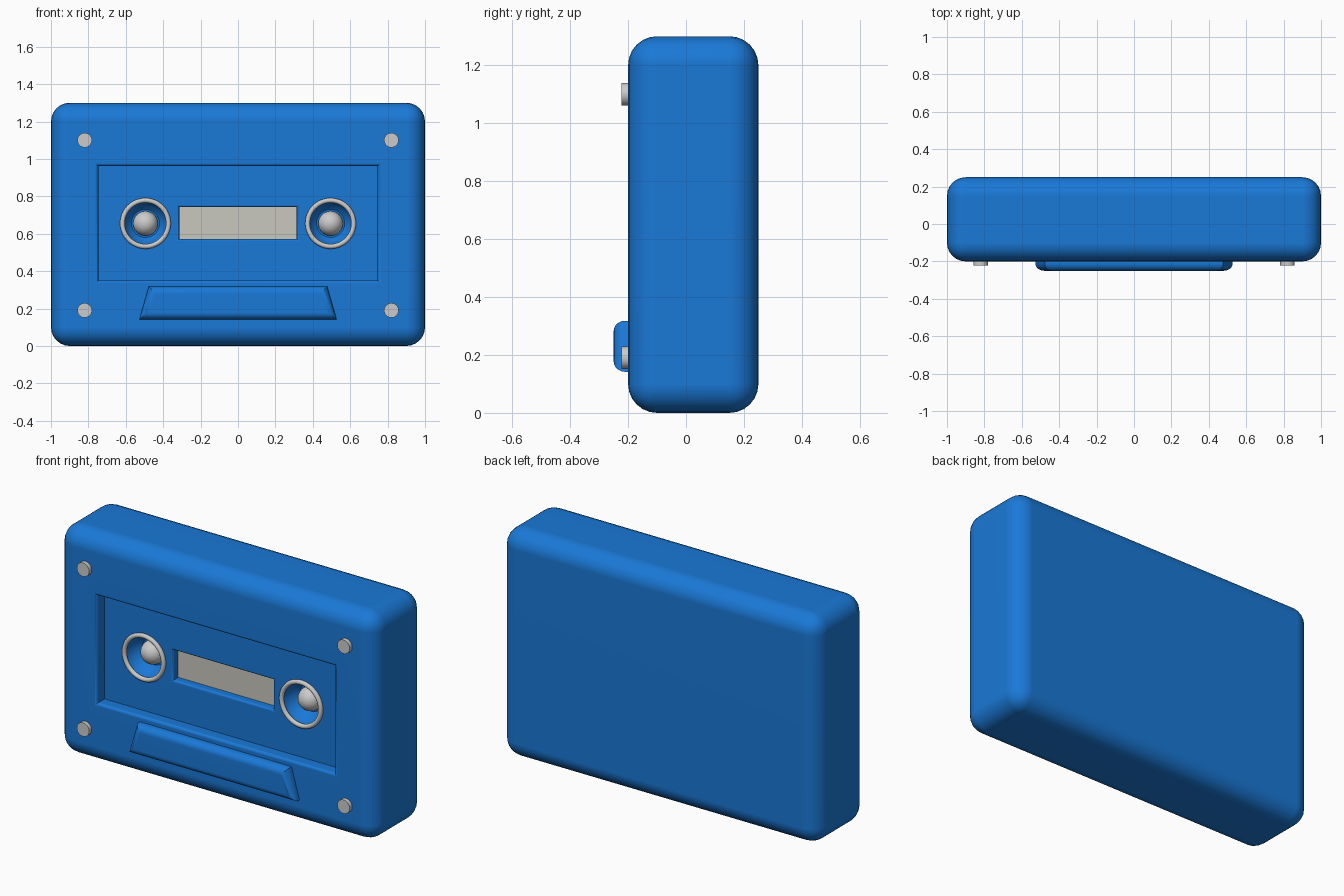
import bpy, bmesh
from math import pi, radians, cos, sin

if "Cube" in bpy.data.objects:
    bpy.data.objects.remove(bpy.data.objects["Cube"])

blue = bpy.data.materials.new("blue_plastic")
blue.diffuse_color = (0.01, 0.19, 0.68, 1)
blue.use_nodes = True
blue.node_tree.nodes["Principled BSDF"].inputs["Base Color"].default_value = blue.diffuse_color


def finish(ob, mat=None, angle=30):
    if mat:
        ob.data.materials.clear()
        ob.data.materials.append(mat)
    bpy.ops.object.select_all(action='DESELECT')
    ob.select_set(True)
    bpy.context.view_layer.objects.active = ob
    bpy.ops.object.shade_smooth_by_angle(angle=radians(angle))
    return ob


def loft(name, loops):
    """Closed solid through a series of matching vertex loops."""
    bm = bmesh.new()
    rings = [[bm.verts.new(p) for p in loop] for loop in loops]
    n = len(rings[0])
    for a, b in zip(rings, rings[1:]):
        for i in range(n):
            j = (i + 1) % n
            bm.faces.new((a[i], a[j], b[j], b[i]))
    bm.faces.new(rings[0])
    bm.faces.new(rings[-1])
    bmesh.ops.recalc_face_normals(bm, faces=bm.faces)
    me = bpy.data.meshes.new(name)
    bm.to_mesh(me)
    bm.free()
    ob = bpy.data.objects.new(name, me)
    bpy.context.collection.objects.link(ob)
    return ob


def rect(hx, z0, z1, y):
    return [(-hx, y, z0), (hx, y, z0), (hx, y, z1), (-hx, y, z1)]


def circle(cx, cz, r, y, n=48):
    return [(cx + r * cos(2 * pi * i / n), y, cz + r * sin(2 * pi * i / n)) for i in range(n)]


def recess(name, hx, z0, z1, top, floor, lip):
    """Rectangular pocket cutter with a rounded lip."""
    loops = [rect(hx + lip, z0 - lip, z1 + lip, top - 0.03)]
    for k in range(5):
        t = k / 4 * pi / 2
        g = lip * (1 - sin(t))
        loops.append(rect(hx + g, z0 - g, z1 + g, top + lip * (1 - cos(t))))
    loops.append(rect(hx, z0, z1, floor))
    return loft(name, loops)


def cylinder(name, loc, r, depth):
    bpy.ops.mesh.primitive_cylinder_add(vertices=32, radius=r, depth=depth, location=loc,
                                        rotation=(pi / 2, 0, 0))
    bpy.context.object.name = name
    return finish(bpy.context.object)


PANEL, REEL_Z = -0.133, 0.655

# rounded body
bpy.ops.mesh.primitive_cube_add(size=1, location=(0, 0.025, 0.65))
body = bpy.context.object
body.name = "body"
body.scale = (2, 0.45, 1.3)
bpy.ops.object.transform_apply(location=True, rotation=False, scale=True)
bev = body.modifiers.new("round", 'BEVEL')
bev.width, bev.segments = 0.1, 6

# pockets: front panel, window, reel wells
cutters = [recess("panel_cutter", 0.747, 0.35, 0.962, -0.2, PANEL, 0.016),
           recess("window_cutter", 0.314, 0.572, 0.742, PANEL, -0.084, 0.012)]
for x in (-0.495, 0.495):
    cutters.append(loft("reel_cutter", [circle(x, REEL_Z, r, y) for r, y in
                                        ((0.122, -0.16), (0.122, PANEL), (0.115, -0.1),
                                         (0.098, -0.07), (0.075, -0.05))]))
for c in cutters:
    c.hide_render = True
    m = body.modifiers.new(c.name, 'BOOLEAN')
    m.object, m.operation, m.solver = c, 'DIFFERENCE', 'EXACT'
bpy.context.view_layer.objects.active = body
for m in list(body.modifiers):
    bpy.ops.object.modifier_apply(modifier=m.name)
for c in cutters:
    bpy.data.objects.remove(c)
finish(body, blue)
wn = body.modifiers.new("clean_shading", 'WEIGHTED_NORMAL')
wn.keep_sharp = True

# window plate
bpy.ops.mesh.primitive_cube_add(size=1, location=(0, -0.083, 0.657))
bpy.context.object.name = "window_plate"
bpy.context.object.scale = (0.628, 0.012, 0.17)
cream = bpy.data.materials.new("warm_grey")
cream.diffuse_color = (0.58, 0.57, 0.52, 1)
cream.use_nodes = True
cream.node_tree.nodes["Principled BSDF"].inputs["Base Color"].default_value = cream.diffuse_color
bpy.context.object.data.materials.append(cream)

for side, x in (("left", -0.495), ("right", 0.495)):
    # reel ring and hub
    bpy.ops.mesh.primitive_torus_add(major_radius=0.123, minor_radius=0.013, major_segments=48,
                                     minor_segments=12, location=(x, PANEL - 0.006, REEL_Z),
                                     rotation=(pi / 2, 0, 0))
    bpy.context.object.name = "reel_ring_" + side
    finish(bpy.context.object, angle=60)
    bpy.ops.mesh.primitive_uv_sphere_add(segments=32, ring_count=16, radius=0.066,
                                         location=(x, -0.055, REEL_Z), rotation=(pi / 2, 0, 0))
    bpy.context.object.name = "reel_hub_" + side
    finish(bpy.context.object)
    # corner screws
    for level, z in (("lower", 0.19), ("upper", 1.1)):
        cylinder(f"screw_{level}_{side}", (0.82 if x > 0 else -0.82, -0.205, z), 0.039, 0.036)

# raised trapezoid with rounded front edges
def trapezoid(g, y):
    return [(-0.527 + g * 1.2, y, 0.142 + g), (0.527 - g * 1.2, y, 0.142 + g),
            (0.477 - g * 0.9, y, 0.318 - g), (-0.477 + g * 0.9, y, 0.318 - g)]


R = 0.038
loops = [trapezoid(0, -0.19)]
for k in range(6):
    t = k / 5 * pi / 2
    loops.append(trapezoid(R * (1 - cos(t)), -0.25 + R * (1 - sin(t))))
front = finish(loft("raised_base", loops), blue)
front.modifiers.new("clean_shading", 'WEIGHTED_NORMAL').keep_sharp = True
